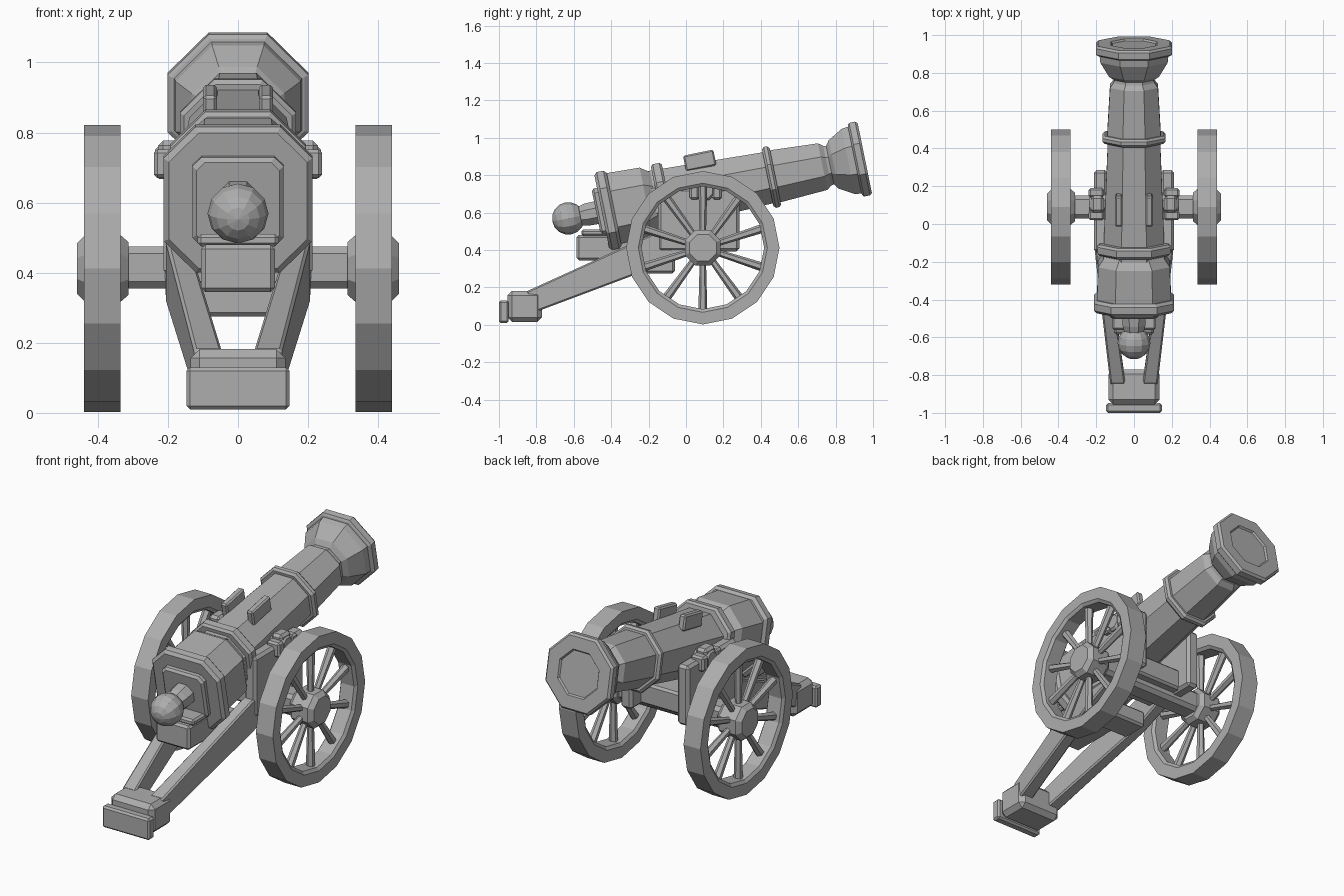
import bpy, bmesh, math
from mathutils import Matrix, Vector

if "Cube" in bpy.data.objects:
    bpy.data.objects.remove(bpy.data.objects["Cube"])

metal = bpy.data.materials.new("plain grey")
metal.diffuse_color = (0.42, 0.42, 0.42, 1)
metal.use_nodes = True
metal.node_tree.nodes["Principled BSDF"].inputs["Base Color"].default_value = metal.diffuse_color

# Tilted frame of the barrel: local +y runs along the bore
TILT = Matrix.Translation((0, 0.27, 0.752)) @ Matrix.Rotation(math.radians(11.5), 4, 'X')


def finish(name, bm, bevel=0.0, matrix=None):
    bmesh.ops.recalc_face_normals(bm, faces=bm.faces[:])
    me = bpy.data.meshes.new(name)
    bm.to_mesh(me)
    bm.free()
    me.materials.append(metal)
    ob = bpy.data.objects.new(name, me)
    bpy.context.collection.objects.link(ob)
    if matrix:
        ob.matrix_world = matrix
    if bevel:
        m = ob.modifiers.new("bevel", 'BEVEL')
        m.width, m.segments, m.limit_method = bevel, 1, 'ANGLE'
    return ob


def skin(bm, rings, caps=True, closed=False):
    rows = [[bm.verts.new(p) for p in r] for r in rings]
    n = len(rows[0])
    pairs = list(zip(rows, rows[1:])) + ([(rows[-1], rows[0])] if closed else [])
    for a, b in pairs:
        for i in range(n):
            bm.faces.new((a[i], a[(i + 1) % n], b[(i + 1) % n], b[i]))
    if caps and not closed:
        bm.faces.new(rows[0])
        bm.faces.new(rows[-1])


def box(name, x, y, z, bevel=0.012, matrix=None):
    bm = bmesh.new()
    skin(bm, [[(a, y[0], z[0]), (a, y[1], z[0]), (a, y[1], z[1]), (a, y[0], z[1])] for a in x])
    return finish(name, bm, bevel, matrix)


def octagon(r, k=0.586):
    f = r * (1 - k)
    return [(f, r), (r, f), (r, -f), (f, -r), (-f, -r), (-r, -f), (-r, f), (-f, r)]


def barrel_part(name, sections, k=0.586):
    bm = bmesh.new()
    skin(bm, [[(a, t, b) for a, b in octagon(r, k)] for t, r in sections])
    return finish(name, bm, 0, TILT)


def band(t0, t1, r, c=0.012):
    return [(t0, r - c), (t0 + c, r), (t1 - c, r), (t1, r - c)]


def x_octagon(name, sections, y, z):
    bm = bmesh.new()
    skin(bm, [[(x, y + a, z + b) for a, b in octagon(r)] for x, r in sections])
    return finish(name, bm)


# Barrel, rings, breech and muzzle
barrel_part("rear_barrel", [(-0.45, 0.163), (0.19, 0.138)])
barrel_part("front_barrel", [(0.19, 0.143), (0.47, 0.127), (0.495, 0.108), (0.54, 0.10)])
barrel_part("middle_ring", band(0.17, 0.212, 0.166))
barrel_part("rear_ring", band(-0.43, -0.37, 0.194), 0.52)
barrel_part("breech", [(-0.70, 0.197), (-0.49, 0.19), (-0.44, 0.155)], 0.5)
barrel_part("breech_plate", band(-0.735, -0.668, 0.212, 0.015), 0.43)
barrel_part("breech_cap", band(-0.765, -0.72, 0.13), 0.2)
barrel_part("knob_neck", [(-0.88, 0.045), (-0.82, 0.06), (-0.75, 0.062)])
barrel_part("muzzle", [(0.51, 0.105), (0.53, 0.132), (0.61, 0.178), (0.645, 0.182), (0.647, 0.19),
                       (0.655, 0.201), (0.688, 0.201), (0.70, 0.19), (0.70, 0.122), (0.69, 0.115)])

# Round knob behind the breech
bm = bmesh.new()
bmesh.ops.create_uvsphere(bm, u_segments=12, v_segments=8, radius=0.087,
                          matrix=Matrix.Translation((0, -0.918, 0)) @ Matrix.Rotation(math.pi / 2, 4, 'X'))
finish("knob", bm, 0, TILT)

# Breech support, cross beam, axle and trail foot
box("breech_support", (-0.105, 0.105), (-0.585, -0.28), (0.345, 0.48))
box("support_plate", (-0.115, 0.115), (-0.56, -0.28), (0.475, 0.51), 0.01)
box("cross_beam", (-0.13, 0.13), (-0.22, -0.06), (0.275, 0.37))
box("bed_beam", (-0.16, 0.16), (-0.05, 0.2), (0.4, 0.52))
box("axle", (-0.34, 0.34), (0.03, 0.15), (0.355, 0.475), 0.02)
box("trail_block", (-0.135, 0.135), (-0.955, -0.77), (0.015, 0.182), 0.025)
box("trail_plate", (-0.147, 0.147), (-1.0, -0.948), (0.01, 0.13), 0.01)

R, CY, CZ = 0.41, 0.09, 0.412
for side, s in (("left", -1), ("right", 1)):
    def xs(a, b):
        return (s * a, s * b)

    # Handle on the barrel
    box(side + "_lifting_handle", xs(0.06, 0.10), (-0.25, -0.085), (0.12, 0.206), 0.008, TILT)

    # Carriage cheek and tapering trail beam
    box(side + "_cheek", xs(0.14, 0.213), (-0.15, 0.285), (0.392, 0.73), 0.015)
    bm = bmesh.new()
    ends = [(0.045, 0.125, -0.84, 0.055, 0.18), (0.14, 0.205, -0.16, 0.31, 0.49),
            (0.14, 0.21, 0.03, 0.39, 0.52)]
    skin(bm, [[(s * a, y, z0), (s * b, y, z0), (s * b, y - 0.01, z1), (s * a, y - 0.01, z1)]
              for a, b, y, z0, z1 in ends])
    finish(side + "_trail_beam", bm, 0.008)

    # Trunnion with its cap and lugs
    x_octagon(side + "_trunnion", [(s * 0.1, 0.048), (s * 0.225, 0.048), (s * 0.237, 0.036)], 0.105, 0.715)
    box(side + "_trunnion_cap", xs(0.16, 0.228), (0.06, 0.15), (0.70, 0.777), 0.014)
    for i, y in enumerate((0.045, 0.165)):
        box(f"{side}_cap_lug_{i}", xs(0.16, 0.24), (y - 0.025, y + 0.025), (0.67, 0.752), 0.01)

    # Wheel rim
    bm = bmesh.new()
    prof = [(0.335, R), (0.44, R), (0.44, 0.345), (0.428, 0.328), (0.347, 0.328), (0.335, 0.345)]
    skin(bm, [[(s * x, CY + r * math.sin(a), CZ + r * math.cos(a))
               for a in (math.tau * i / 16 for i in range(16))] for x, r in prof], closed=True)
    finish(side + "_rim", bm)

    # Hub
    x_octagon(side + "_hub", [(s * x, r) for x, r in
                              ((0.312, 0.075), (0.335, 0.095), (0.436, 0.095), (0.46, 0.072))], CY, CZ)

    # Ten tapered spokes
    bm = bmesh.new()
    for i in range(10):
        m = (Matrix.Translation((s * 0.388, CY, CZ)) @ Matrix.Rotation(math.tau * i / 10, 4, 'X')
             @ Matrix.Translation((0, 0, 0.205)))
        bmesh.ops.create_cone(bm, cap_ends=True, segments=6, radius1=0.017, radius2=0.024,
                              depth=0.27, matrix=m)
    finish(side + "_spokes", bm)
